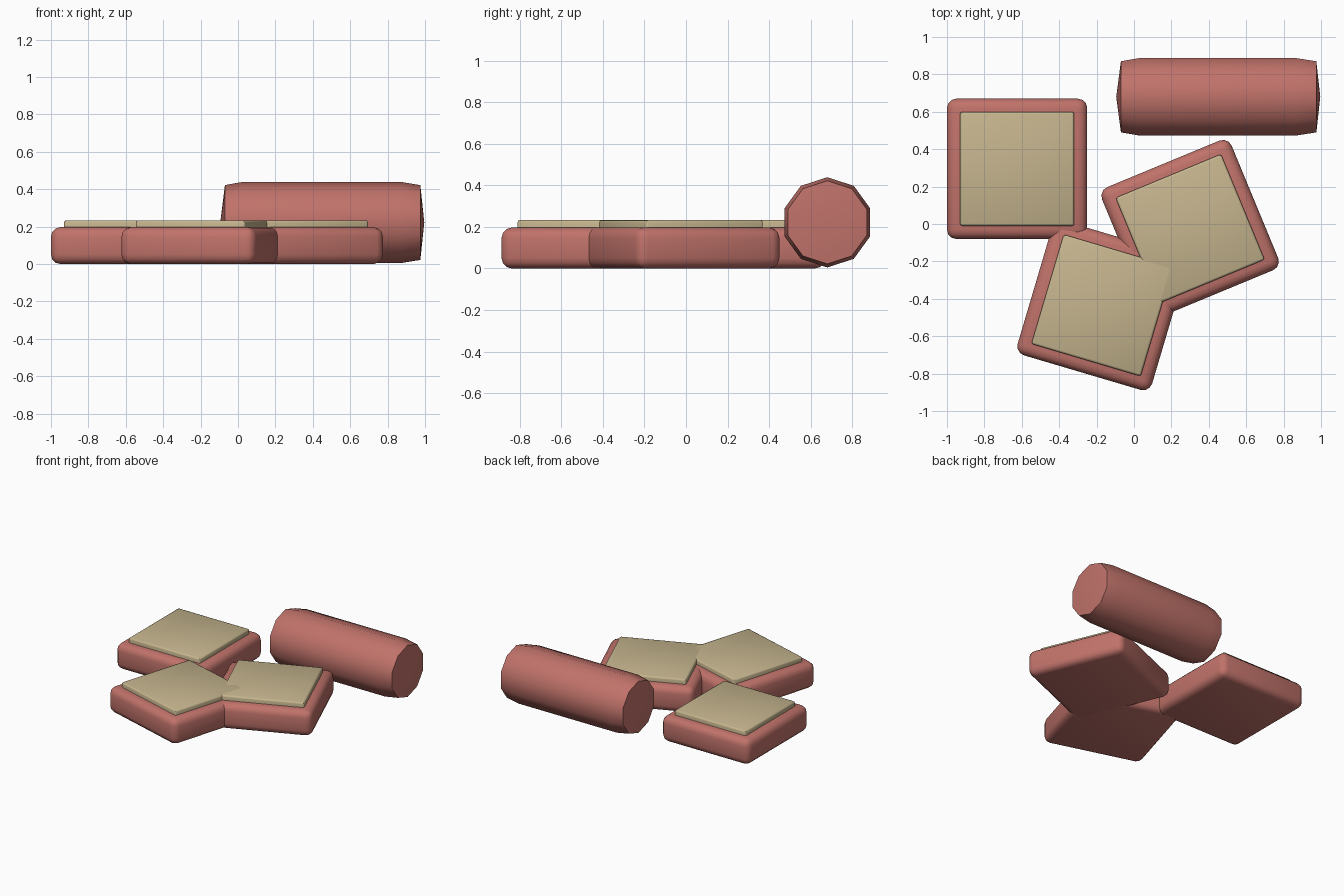
import bpy
import bmesh
from math import radians
from mathutils import Matrix

cube = bpy.data.objects.get("Cube")
if cube:
    bpy.data.objects.remove(cube, do_unlink=True)


def make_material(name, colour):
    mat = bpy.data.materials.new(name)
    mat.use_nodes = True
    mat.diffuse_color = (*colour, 1)
    mat.node_tree.nodes["Principled BSDF"].inputs["Base Color"].default_value = (*colour, 1)
    return mat


red = make_material("dusty red fabric", (0.53, 0.17, 0.145))
beige = make_material("beige fabric", (0.56, 0.46, 0.27))


def add_object(name, bm, mat, angle):
    mesh = bpy.data.meshes.new(name)
    bm.normal_update()
    bm.to_mesh(mesh)
    bm.free()
    mesh.materials.append(mat)
    obj = bpy.data.objects.new(name, mesh)
    bpy.context.collection.objects.link(obj)
    bpy.ops.object.select_all(action="DESELECT")
    obj.select_set(True)
    bpy.context.view_layer.objects.active = obj
    bpy.ops.object.shade_smooth_by_angle(angle=radians(angle))
    return obj


def slab(name, x, y, turn, size, bottom, top, bevel, segments, mat):
    """Square block with rounded edges, turned about z."""
    bm = bmesh.new()
    bmesh.ops.create_cube(bm, size=1, matrix=Matrix.Diagonal((size, size, top - bottom, 1)))
    bmesh.ops.bevel(bm, geom=bm.edges[:], offset=bevel, segments=segments,
                    profile=0.5, affect="EDGES")
    obj = add_object(name, bm, mat, 46)
    obj.location = (x, y, (bottom + top) / 2)
    obj.rotation_euler.z = radians(turn)


# Three square cushions, each with a thin raised pad
cushions = {
    "back_cushion": (-0.625, 0.295, 0),
    "front_cushion": (-0.17, -0.435, -16.5),
    "side_cushion": (0.30, -0.025, 22.5),
}
for name, (x, y, turn) in cushions.items():
    slab(name, x, y, turn, 0.75, 0, 0.197, 0.05, 3, red)
    slab(name + "_pad", x, y, turn, 0.61, 0.15, 0.234, 0.012, 2, beige)

# Ten-sided bolster along x with tapered, slightly domed ends
sides = 10
bm = bmesh.new()
profile = [(-0.07, 0.2), (0.025, 0.217), (0.87, 0.217), (0.975, 0.2)]
rings = []
for x, radius in profile:
    turn = Matrix.Translation((x, 0, 0)) @ Matrix.Rotation(radians(90), 4, "Y") \
        @ Matrix.Rotation(radians(90), 4, "Z")
    rings.append(bmesh.ops.create_circle(bm, segments=sides, radius=radius, matrix=turn)["verts"])
for a, b in zip(rings, rings[1:]):
    for i in range(sides):
        j = (i + 1) % sides
        bm.faces.new((a[i], a[j], b[j], b[i]))
for ring, tip_x in ((rings[0], -0.095), (rings[-1], 0.996)):
    tip = bm.verts.new((tip_x, 0, 0))
    for i in range(sides):
        bm.faces.new((ring[i], ring[(i + 1) % sides], tip))
bmesh.ops.recalc_face_normals(bm, faces=bm.faces[:])
bolster = add_object("bolster", bm, red, 46)
bolster.location = (0, 0.68, 0.222)
